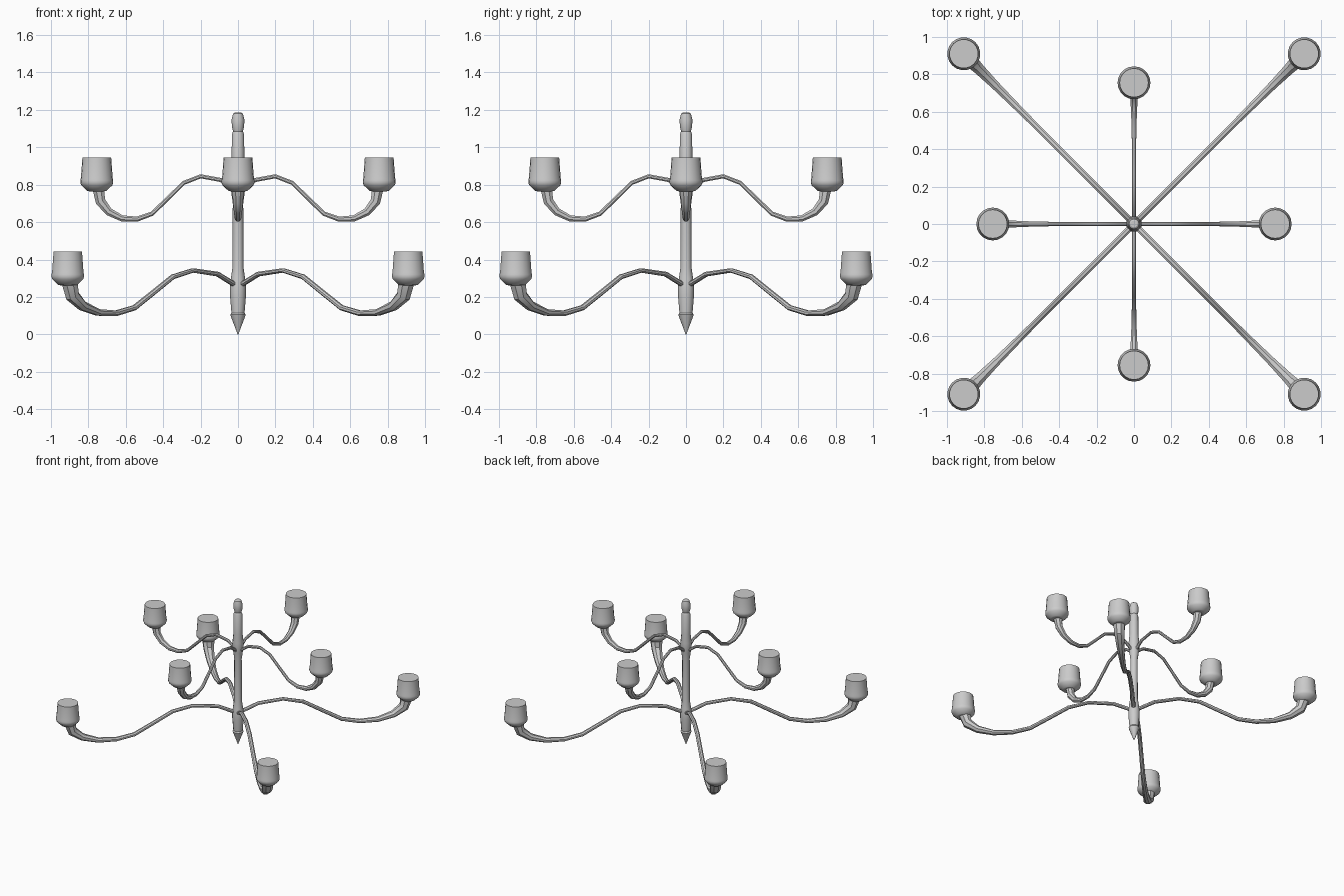
import bpy, bmesh
from math import sin, cos, pi, radians
from mathutils import Vector, Matrix

if "Cube" in bpy.data.objects:
    bpy.data.objects.remove(bpy.data.objects["Cube"])


def finish(name, bm, matrix=Matrix.Identity(4)):
    bmesh.ops.recalc_face_normals(bm, faces=bm.faces)
    me = bpy.data.meshes.new(name)
    bm.to_mesh(me)
    bm.free()
    ob = bpy.data.objects.new(name, me)
    bpy.context.collection.objects.link(ob)
    ob.matrix_world = matrix
    bpy.ops.object.select_all(action='DESELECT')
    ob.select_set(True)
    bpy.context.view_layer.objects.active = ob
    bpy.ops.object.shade_smooth_by_angle(angle=radians(32))
    return ob


def skin(rings):
    """Join rings of points into a closed tube with capped ends."""
    bm = bmesh.new()
    vs = [[bm.verts.new(p) for p in ring] for ring in rings]
    n = len(vs[0])
    for a, b in zip(vs, vs[1:]):
        for i in range(n):
            j = (i + 1) % n
            bm.faces.new((a[i], a[j], b[j], b[i]))
    bm.faces.new(vs[0])
    bm.faces.new(vs[-1])
    return bm


def lathe(profile, sides):
    return skin([[(r * cos(2 * pi * i / sides), r * sin(2 * pi * i / sides), z)
                  for i in range(sides)] for r, z in profile])


def sweep(path, stretch, girth, sides=8):
    """Tapered tube along (radius, height, thickness) points in the xz plane."""
    pts = [Vector((x * stretch, 0, z)) for x, z, r in path]
    rings = []
    for k, p in enumerate(pts):
        t = (pts[min(k + 1, len(pts) - 1)] - pts[max(k - 1, 0)]).normalized()
        if k == len(pts) - 1:
            t = Vector((0, 0, 1))
        nrm = Vector((-t.z, 0, t.x))
        r = path[k][2]
        wide = 1 + (girth - 1) * abs(t.z)
        rings.append([p + nrm * r * wide * cos(2 * pi * (i + .5) / sides)
                      + Vector((0, r * girth * sin(2 * pi * (i + .5) / sides), 0))
                      for i in range(sides)])
    return skin(rings)


# turned central column with pointed finial and top knob
COLUMN = [(.002, 0), (.036, .09), (.041, .105), (.035, .115), (.043, .21), (.043, .26),
          (.038, .30), (.029, .36), (.028, .70), (.036, .76), (.041, .80), (.041, .84),
          (.034, .91), (.033, 1.07), (.026, 1.085), (.033, 1.11), (.034, 1.15),
          (.026, 1.18), (.018, 1.185)]
finish("central_column", lathe(COLUMN, 12))

# S-shaped arm and candle cup, heights given for the upper tier
ARM = [(.01, .765, .012), (.09, .825, .012), (.20, .845, .012), (.29, .81, .012),
       (.38, .722, .012), (.46, .645, .013), (.54, .616, .015), (.62, .620, .018),
       (.69, .655, .023), (.735, .71, .029), (.748, .785, .034)]
CUP = [(.040, .765), (.052, .768), (.083, .797), (.088, .81), (.088, .823),
       (.085, .835), (.077, .945)]

for tier, reach, stretch, girth, drop, turn in (("upper", .755, 1, 1, 0, 0),
                                                ("lower", 1.287, 1.705, 1.4, -.503, 45)):
    for k in range(4):
        m = Matrix.Rotation(radians(turn + 90 * k), 4, 'Z') @ Matrix.Translation((0, 0, drop))
        finish(f"{tier}_arm_{k + 1}", sweep(ARM, stretch, girth), m)
        finish(f"{tier}_candle_cup_{k + 1}", lathe(CUP, 20),
               m @ Matrix.Translation((reach, 0, 0)))
